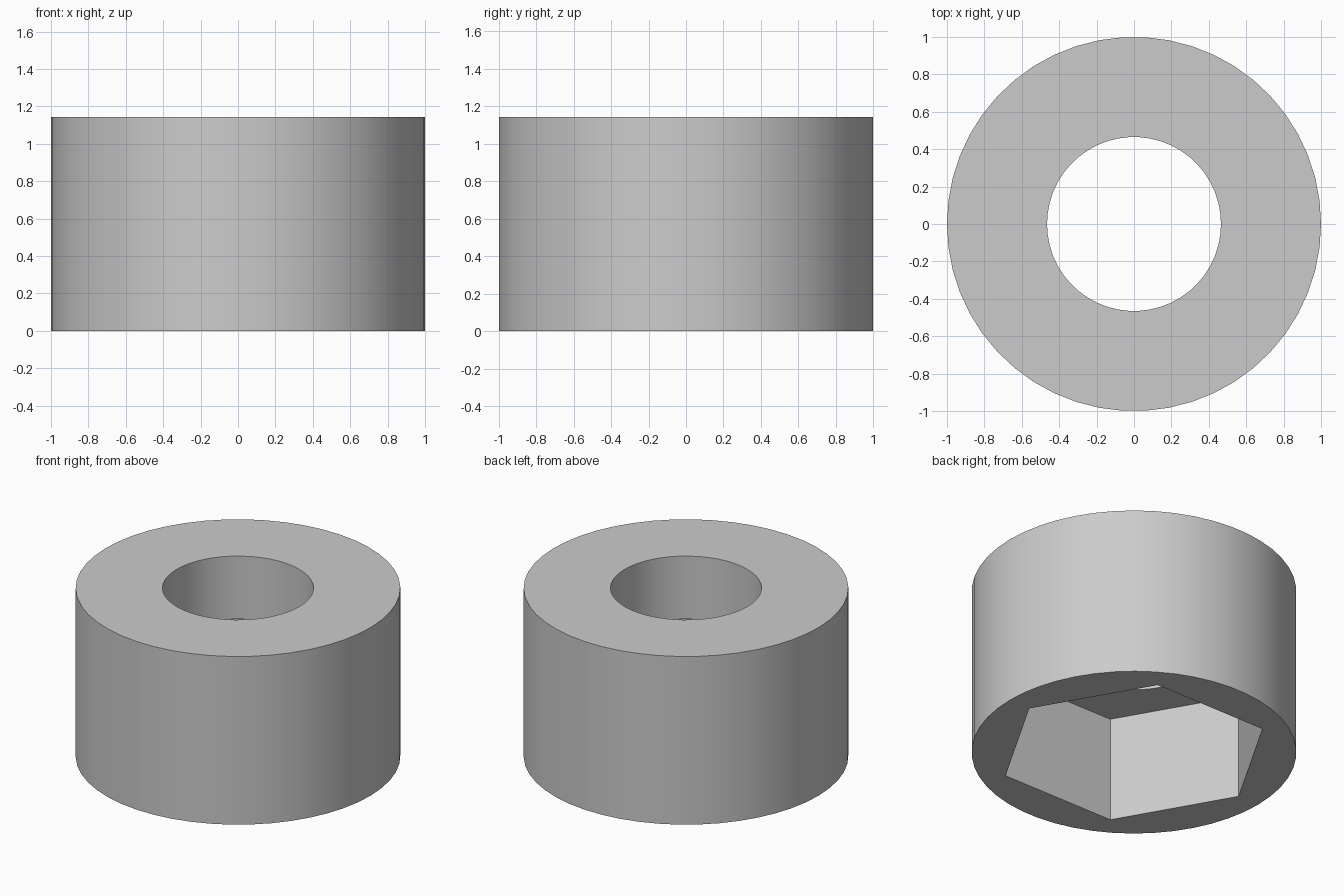
import bpy
import math

HEIGHT = 1.143
POCKET_DEPTH = 0.714

cube = bpy.data.objects.get("Cube")
if cube:
    bpy.data.objects.remove(cube, do_unlink=True)

# Single grey material
grey = bpy.data.materials.new("plain grey")
grey.use_nodes = True
colour = (0.6, 0.6, 0.6, 1)
grey.diffuse_color = colour
grey.node_tree.nodes["Principled BSDF"].inputs["Base Color"].default_value = colour


def prism(name, sides, radius, bottom, top):
    """Upright prism with one corner pointing along +x."""
    bpy.ops.mesh.primitive_cylinder_add(
        vertices=sides, radius=radius, depth=top - bottom,
        location=(0, 0, (bottom + top) / 2), rotation=(0, 0, math.pi / 2))
    obj = bpy.context.object
    obj.name = name
    bpy.ops.object.transform_apply(location=True, rotation=True, scale=True)
    obj.data.materials.append(grey)
    return obj


# Round body, hexagonal pocket from below, round bore through the top
body = prism("round_body", 50, 1.0, 0, HEIGHT)
cutters = [
    prism("hex_pocket_cutter", 6, 0.842, -0.2, POCKET_DEPTH),
    prism("bore_cutter", 50, 0.465, 0.4, HEIGHT + 0.2),
]

bpy.ops.object.select_all(action="DESELECT")
body.select_set(True)
bpy.context.view_layer.objects.active = body
for cutter in cutters:
    cutter.hide_render = True
    cut = body.modifiers.new(cutter.name, "BOOLEAN")
    cut.operation = "DIFFERENCE"
    cut.solver = "EXACT"
    cut.object = cutter
    bpy.ops.object.modifier_apply(modifier=cut.name)
    bpy.data.objects.remove(cutter, do_unlink=True)

# Smooth the round walls, keep rims and hexagon corners sharp
bpy.ops.object.shade_smooth_by_angle(angle=math.radians(30))
